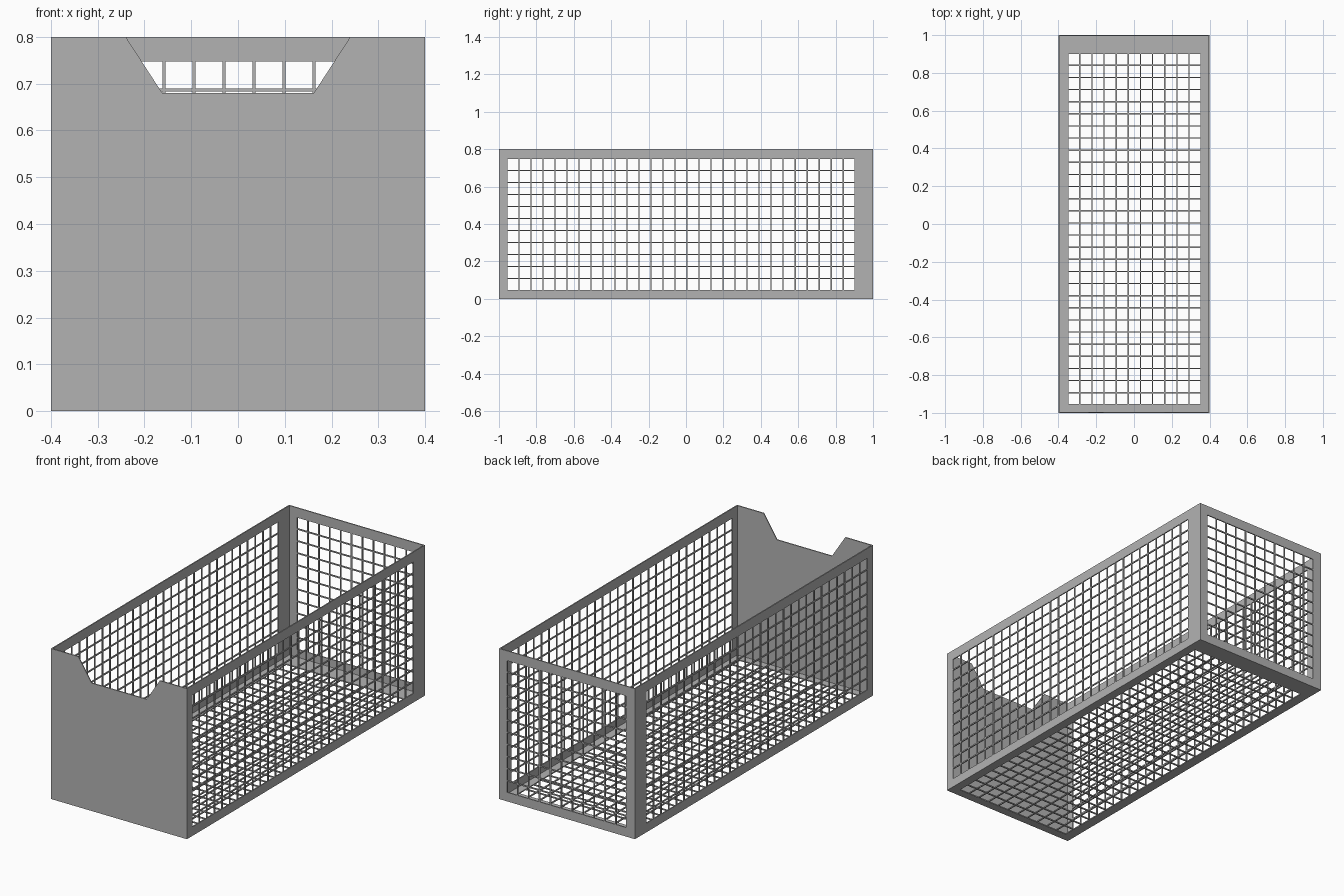
import bpy, bmesh
from mathutils import Vector

cube = bpy.data.objects.get("Cube")
if cube:
    bpy.data.objects.remove(cube, do_unlink=True)

THICK = 0.006    # sheet thickness
PITCH = 0.0642   # mesh spacing
BAR = 0.0065     # mesh bar width
X, Y, H = 0.4, 1.0, 0.8

grey = bpy.data.materials.new("grey_metal")
grey.use_nodes = True
colour = (0.45, 0.45, 0.45, 1)
grey.diffuse_color = colour
grey.node_tree.nodes["Principled BSDF"].inputs["Base Color"].default_value = colour


def finish(name, bm, normal):
    """Thicken the flat faces along the normal and make the object."""
    bmesh.ops.remove_doubles(bm, verts=bm.verts, dist=1e-5)
    ext = bmesh.ops.extrude_face_region(bm, geom=bm.faces[:], use_keep_orig=True)
    moved = [g for g in ext["geom"] if isinstance(g, bmesh.types.BMVert)]
    bmesh.ops.translate(bm, verts=moved, vec=Vector(normal) * THICK)
    bmesh.ops.recalc_face_normals(bm, faces=bm.faces)
    mesh = bpy.data.meshes.new(name)
    bm.to_mesh(mesh)
    bm.free()
    mesh.materials.append(grey)
    obj = bpy.data.objects.new(name, mesh)
    bpy.context.collection.objects.link(obj)


def lines(low, high, start, count):
    """Edges of the border and of each hole along one direction."""
    result = [low]
    for i in range(count):
        result += [start + i * PITCH, start + (i + 1) * PITCH - BAR]
    return result + [high]


def mesh_panel(name, us, vs, place, normal):
    """Sheet with a border and a grid of square holes."""
    bm = bmesh.new()
    verts = [[bm.verts.new(place(u, v)) for v in vs] for u in us]
    for i in range(len(us) - 1):
        for j in range(len(vs) - 1):
            if i % 2 and j % 2:
                continue  # hole
            bm.faces.new((verts[i][j], verts[i + 1][j],
                          verts[i + 1][j + 1], verts[i][j + 1]))
    finish(name, bm, normal)


# Hole layout shared by the floor and walls
across = lines(-X, X, -0.3476, 11)
inner_across = lines(-X + THICK, X - THICK, -0.3476, 11)
along = lines(-Y, Y, -0.954, 29)
upward = lines(THICK, H, 0.048, 11)

mesh_panel("floor", across, along, lambda u, v: (u, v, 0), (0, 0, 1))
for name, side in (("left_wall", 1), ("right_wall", -1)):
    mesh_panel(name, along, upward, lambda u, v: (side * X, u, v), (-side, 0, 0))
mesh_panel("back_wall", inner_across, upward, lambda u, v: (u, Y, v), (0, -1, 0))

# Solid front with a hand notch in the top edge
half = [(X - THICK, THICK), (X - THICK, H), (0.24, H), (0.162, 0.68)]
outline = half + [(-x, z) for x, z in reversed(half)]
bm = bmesh.new()
bm.faces.new([bm.verts.new((x, -Y, z)) for x, z in outline])
finish("front_wall", bm, (0, 1, 0))
